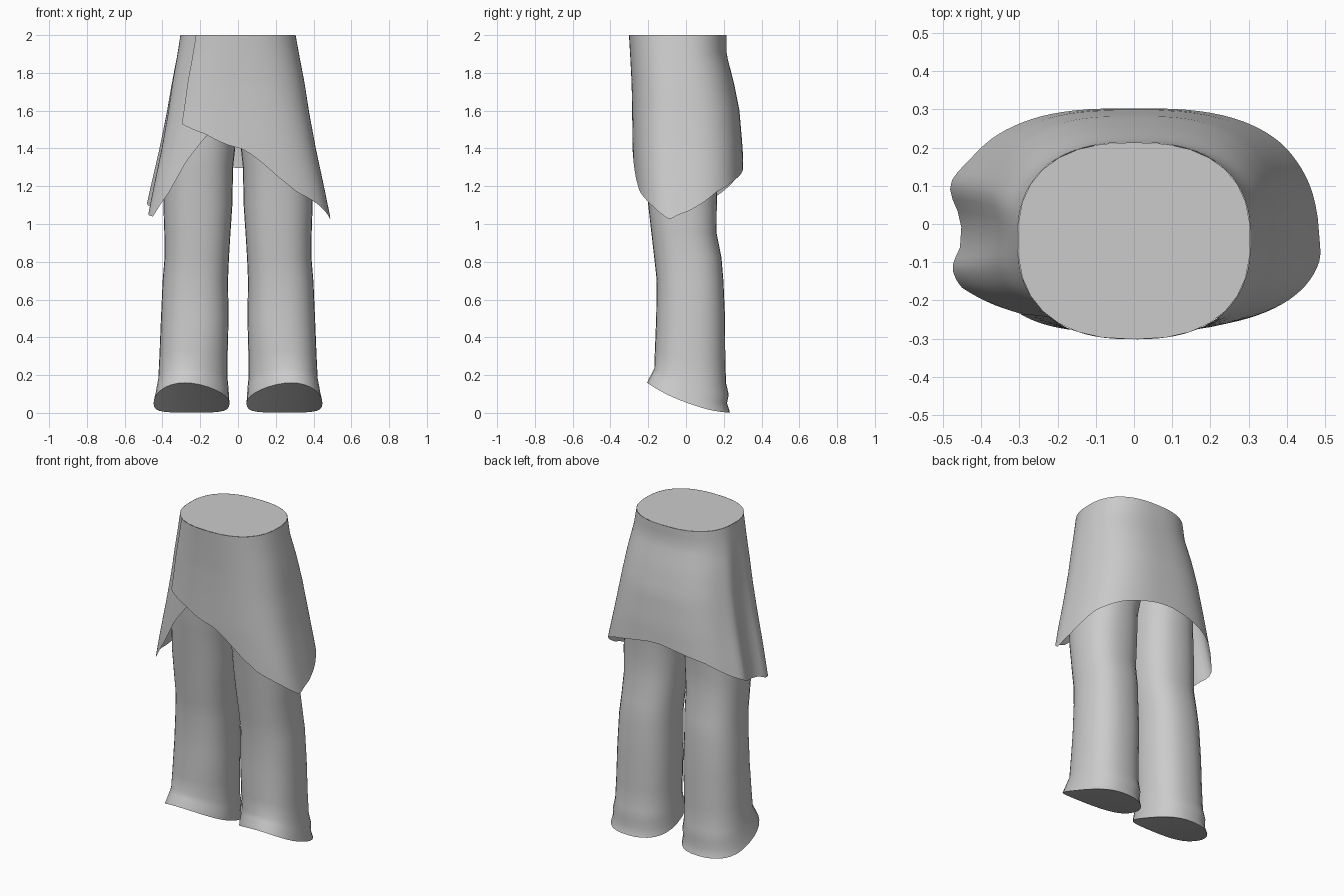
import bpy, math

if "Cube" in bpy.data.objects:
    bpy.data.objects.remove(bpy.data.objects["Cube"])


def lerp(table, t):
    """Piecewise interpolation of the columns of a table keyed by its first column."""
    for a, b in zip(table, table[1:]):
        if t <= b[0]:
            k = max(0.0, (t - a[0]) / (b[0] - a[0]))
            return [p + (q - p) * k for p, q in zip(a[1:], b[1:])]
    return list(table[-1][1:])


def make(name, verts, faces):
    me = bpy.data.meshes.new(name)
    me.from_pydata(verts, [], faces)
    ob = bpy.data.objects.new(name, me)
    bpy.context.collection.objects.link(ob)
    bpy.ops.object.select_all(action='DESELECT')
    ob.select_set(True)
    bpy.context.view_layer.objects.active = ob
    bpy.ops.object.shade_smooth_by_angle(angle=math.radians(40))
    return ob


def power(v, p):
    return math.copysign(abs(v) ** p, v)


# Skirt cross-sections: height, half width, front y, back y, widest y, roundness
SKIRT = [(1.03, .49, -.265, .306, -.03, .68), (1.2, .455, -.275, .306, -.03, .69),
         (1.4, .412, -.283, .30, -.03, .72), (1.6, .375, -.285, .283, -.03, .75),
         (1.75, .352, -.288, .253, -.035, .78), (1.9, .323, -.296, .214, -.04, .81),
         (2.0, .305, -.302, .214, -.04, .82)]
# Skirt hem: angle from the front going round by the right, height
HEM = [(-43, 1.53), (-18, 1.475), (0, 1.405), (20, 1.25), (34, 1.17), (59, 1.10),
       (81, 1.03), (86, 1.03), (95, 1.08), (116, 1.17), (144, 1.235), (180, 1.30),
       (216, 1.235), (240, 1.16), (260, 1.10), (282, 1.05), (297, 1.04),
       (313, 1.17), (326, 1.33), (342, 1.47), (357, 1.56)]


def skirt_point(u, z):
    rx, front, back, yc, p = lerp(SKIRT, z)
    a = math.radians(u)
    s, c = power(math.sin(a), p), power(math.cos(a), p)
    low = (2 - z) / .95
    k = 1 - .03 * min(1, max(0, (u - 295) / 25))               # under-layer tucks in
    k += .02 * min(1, max(0, -u / 45)) * min(1, low * 4)       # over-layer lifts
    dent = .03 * low * math.exp(-((u - 270) / 8) ** 2)         # fold on the left side
    dent -= .022 * low * math.exp(-((u - 254) / 9) ** 2)
    y = yc + c * (front - yc) * k if c > 0 else yc - c * (back - yc)
    return (rx * s * k + dent, y, z)


# Wrap skirt: one open sheet that overlaps itself at the front
angles = list(range(-43, 358, 4))
rows = 16
verts = []
for u in angles:
    hem = lerp(HEM, u)[0]
    verts += [skirt_point(u, 2 + (hem - 2) * i / rows) for i in range(rows + 1)]
n = rows + 1
faces = [(j * n + i, j * n + i + 1, (j + 1) * n + i + 1, (j + 1) * n + i)
         for j in range(len(angles) - 1) for i in range(rows)]
make("wrap_skirt", verts, faces)

# Flat closure of the waist
ring = [skirt_point(u, 2.0) for u in range(-60, 290, 12)]
make("waist_top", ring, [tuple(range(len(ring)))])

# Trouser leg sections: height, inner x, outer x, front y, back y, slant
LEG = [(1.6, .003, .345, -.25, .22, 0), (1.45, .01, .365, -.245, .20, 0),
       (1.3, .026, .385, -.225, .17, 0), (1.1, .03, .395, -.20, .163, 0),
       (.95, .04, .39, -.183, .162, 0), (.82, .048, .389, -.168, .188, 0),
       (.7, .053, .399, -.155, .198, 0), (.5, .05, .408, -.158, .207, 0),
       (.3, .055, .416, -.165, .208, .1), (.18, .055, .422, -.168, .212, .2),
       (.13, .05, .432, -.18, .226, .28), (.09, .048, .438, -.195, .217, .32),
       (.05, .045, .447, -.206, .233, .36)]
SIDES = 32


def leg(name, side):
    verts = []
    for z, x0, x1, y0, y1, slant in LEG:
        for i in range(SIDES):
            a = 2 * math.pi * i / SIDES
            s = math.sin(a)
            dy = power(s, .85) * (y1 - y0) / 2
            p = .85 + slant * .55 if s < 0 else .85            # hem front is pointed
            x = (x0 + x1) / 2 + power(math.cos(a), p) * (x1 - x0) / 2
            if s < 0:
                x += slant * .1 * s * s                        # hem peak sits outwards
            dz = -slant * dy + slant * .085 * s * s            # sides of the hem droop
            verts.append((side * x, (y0 + y1) / 2 + dy, max(0, z + dz)))
    faces = []
    for r in range(len(LEG) - 1):
        for i in range(SIDES):
            k = (i + 1) % SIDES
            f = (r * SIDES + i, (r + 1) * SIDES + i, (r + 1) * SIDES + k, r * SIDES + k)
            faces.append(f if side > 0 else f[::-1])
    # closed leg opening, bridged in strips from side to side
    b = (len(LEG) - 1) * SIDES
    for i in range(SIDES // 2):
        f = (b + i, b + (SIDES - i) % SIDES, b + SIDES - i - 1, b + i + 1)
        f = tuple(dict.fromkeys(f))
        faces.append(f if side > 0 else f[::-1])
    make(name, verts, faces)


# Trouser legs, mirrored
leg("right_leg", 1)
leg("left_leg", -1)
